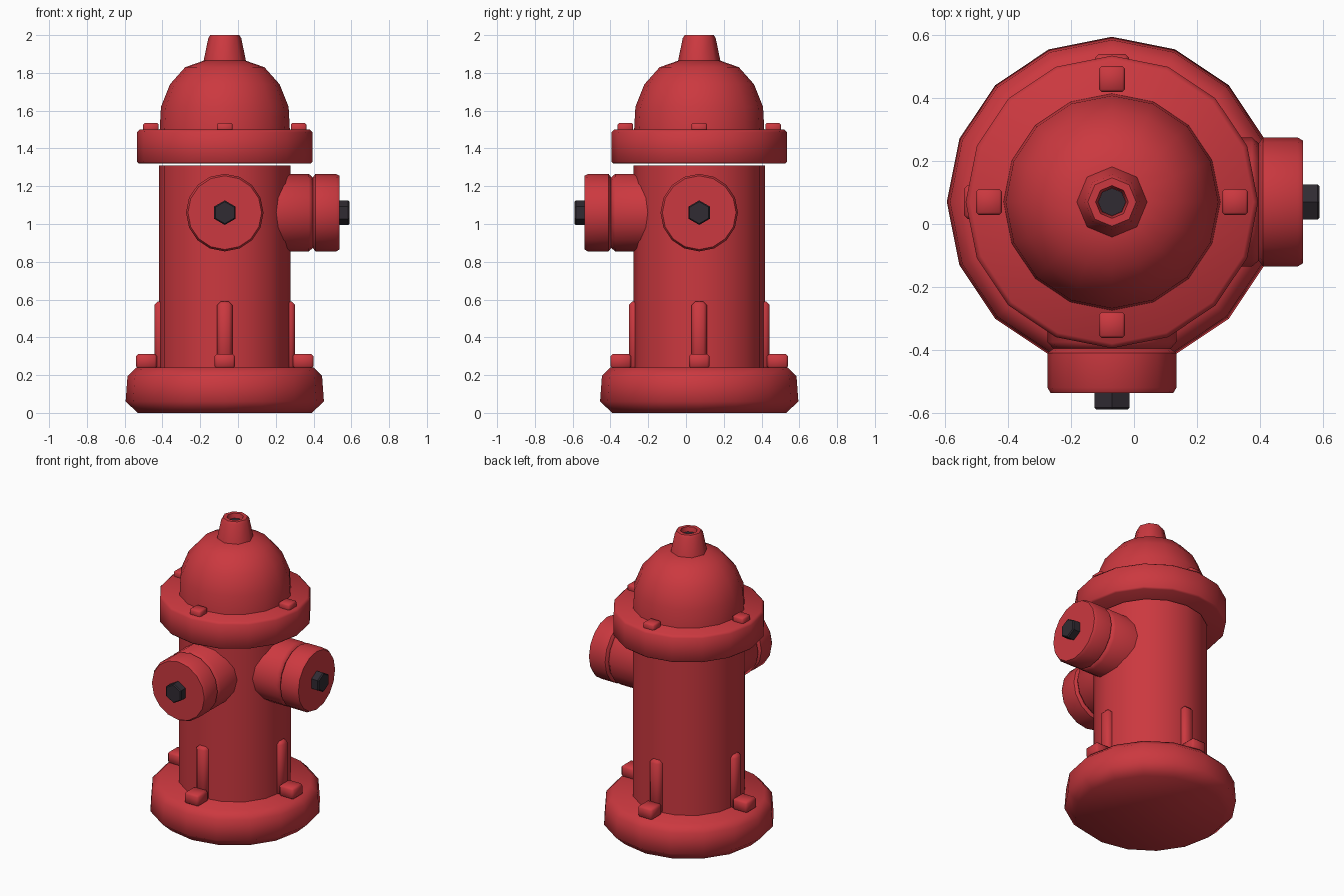
import bpy, bmesh, math
from mathutils import Matrix, Vector

cube = bpy.data.objects.get("Cube")
if cube:
    bpy.data.objects.remove(cube)


def material(name, rgb):
    m = bpy.data.materials.new(name)
    m.use_nodes = True
    m.diffuse_color = (*rgb, 1)
    m.node_tree.nodes["Principled BSDF"].inputs["Base Color"].default_value = (*rgb, 1)
    return m


RED = material("hydrant red", (0.60, 0.04, 0.05))
DARK = material("dark iron", (0.03, 0.024, 0.032))
AXIS = Matrix.Translation((-0.07, 0.07, 0))   # centre line of the barrel


def finish(name, bm, mat, matrix, angle):
    bmesh.ops.recalc_face_normals(bm, faces=bm.faces)
    bm.transform(matrix)
    mesh = bpy.data.meshes.new(name)
    bm.to_mesh(mesh)
    bm.free()
    mesh.materials.append(mat)
    ob = bpy.data.objects.new(name, mesh)
    bpy.context.collection.objects.link(ob)
    bpy.ops.object.select_all(action='DESELECT')
    ob.select_set(True)
    bpy.context.view_layer.objects.active = ob
    bpy.ops.object.shade_smooth_by_angle(angle=math.radians(angle))
    return ob


def lathe(name, profile, sides=16, mat=RED, matrix=AXIS, angle=50):
    """Revolve (radius, height) points around z and cap both ends."""
    bm = bmesh.new()
    rings = []
    for r, z in profile:
        rings.append([bm.verts.new((r * math.cos(a), r * math.sin(a), z))
                      for a in (math.tau * i / sides for i in range(sides))])
    for lo, hi in zip(rings, rings[1:]):
        for i in range(sides):
            j = (i + 1) % sides
            bm.faces.new((lo[i], lo[j], hi[j], hi[i]))
    bm.faces.new(rings[0][::-1])
    bm.faces.new(rings[-1])
    return finish(name, bm, mat, matrix, angle)


def block(name, lo, hi, matrix, bevel=0.012):
    """Softly bevelled box between two corners."""
    lo, hi = Vector(lo), Vector(hi)
    bm = bmesh.new()
    bmesh.ops.create_cube(bm, size=1)
    bm.transform(Matrix.Translation((lo + hi) / 2) @ Matrix.Diagonal((*(hi - lo), 1)))
    bmesh.ops.bevel(bm, geom=bm.edges[:], offset=bevel, segments=1, affect='EDGES')
    return finish(name, bm, RED, matrix, 50)


# Barrel, from the ground up
lathe("base", [(0.46, 0), (0.525, 0.06), (0.515, 0.195), (0.47, 0.24)], angle=60)
lathe("barrel", [(0.347, 0.22), (0.347, 1.31)])
lathe("flange", [(0.455, 1.32), (0.465, 1.33), (0.465, 1.485), (0.45, 1.5)])
lathe("dome", [(0.345, 1.49), (0.338, 1.62), (0.29, 1.74), (0.21, 1.83), (0.11, 1.865)], angle=60)

# Top spout with a sunken dark nut
lathe("spout", [(0.117, 1.84), (0.087, 1.985), (0.077, 2.0), (0.052, 2.0), (0.045, 1.965)], sides=8)
lathe("spout_nut", [(0.044, 1.95), (0.044, 1.97)], sides=8, mat=DARK)

# Four ribs and bolts around the barrel
for i, side in enumerate(("left", "back", "right", "front")):
    turn = AXIS @ Matrix.Rotation(i * math.pi / 2, 4, 'Z')
    block("rib_" + side, (0.3, -0.04, 0.23), (0.373, 0.04, 0.59), turn, 0.018)
    block("base_bolt_" + side, (0.36, -0.054, 0.235), (0.47, 0.054, 0.312), turn)
    block("flange_bolt_" + side, (0.35, -0.041, 1.48), (0.432, 0.041, 1.535), turn, 0.008)

# Two hose outlets, facing left and front
for side, spin in (("left", 0), ("front", -math.pi / 2)):
    out = (AXIS @ Matrix.Rotation(spin, 4, 'Z') @ Matrix.Translation((0, 0, 1.06))
           @ Matrix.Rotation(math.pi / 2, 4, 'Y'))
    lathe("outlet_" + side, [(0.205, 0.2), (0.205, 0.445), (0.185, 0.468)], matrix=out)
    lathe("outlet_cap_" + side, [(0.185, 0.465), (0.205, 0.48), (0.205, 0.59), (0.195, 0.607)],
          matrix=out)
    lathe("outlet_nut_" + side, [(0.065, 0.6), (0.065, 0.653), (0.058, 0.66)], sides=6,
          mat=DARK, matrix=out, angle=30)
